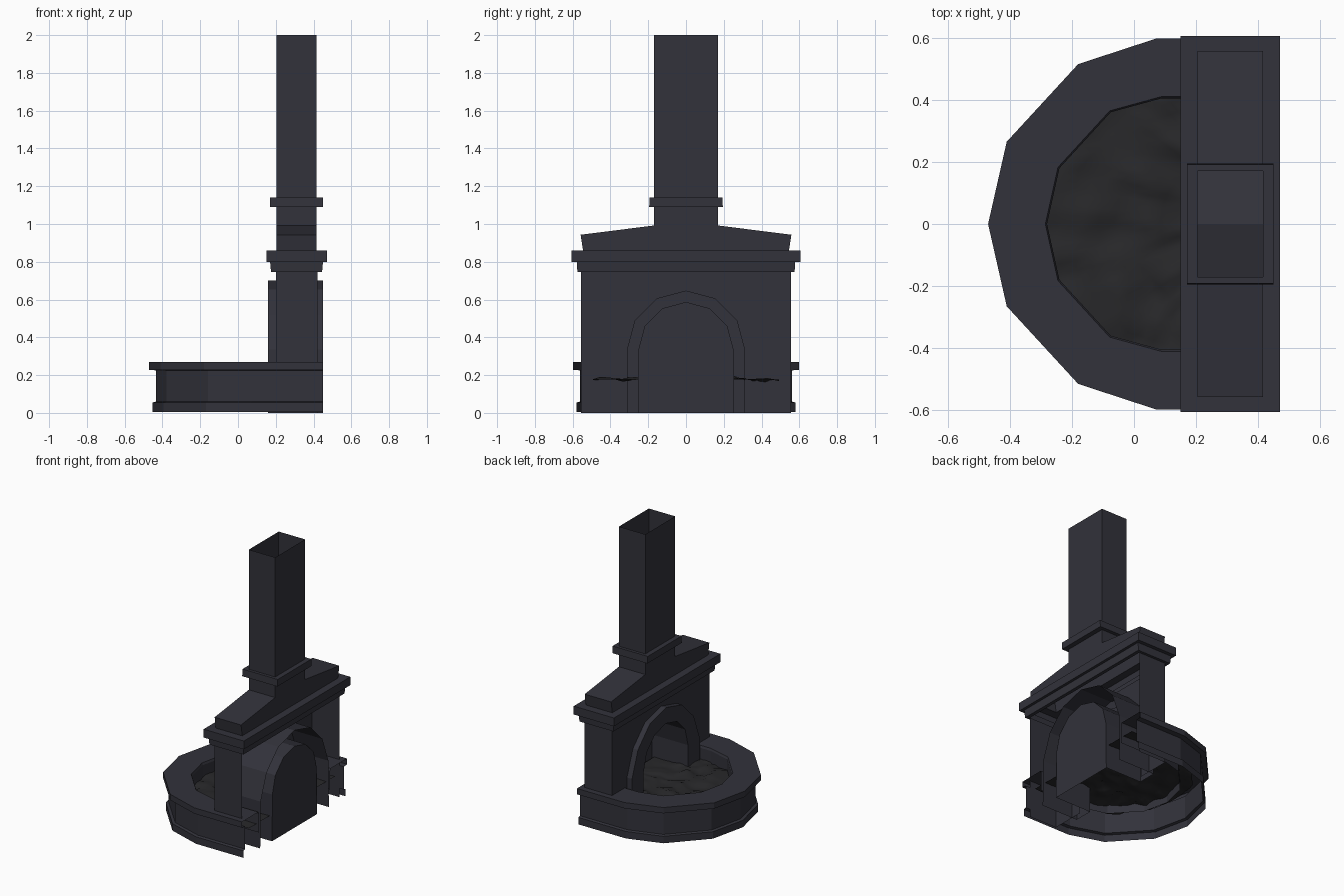
import bpy, bmesh, math
from mathutils import Vector, noise

if "Cube" in bpy.data.objects:
    bpy.data.objects.remove(bpy.data.objects["Cube"])


def material(name, rgb):
    m = bpy.data.materials.new(name)
    m.diffuse_color = (*rgb, 1)
    m.use_nodes = True
    m.node_tree.nodes["Principled BSDF"].inputs["Base Color"].default_value = m.diffuse_color
    return m


STONE = material("dark_stone", (0.032, 0.032, 0.043))
COAL = material("coal_black", (0.021, 0.021, 0.023))


def build(name, verts, faces, mat=STONE):
    me = bpy.data.meshes.new(name)
    me.from_pydata(verts, [], faces)
    bm = bmesh.new()
    bm.from_mesh(me)
    bmesh.ops.recalc_face_normals(bm, faces=bm.faces)
    bm.to_mesh(me)
    bm.free()
    me.materials.append(mat)
    ob = bpy.data.objects.new(name, me)
    bpy.context.collection.objects.link(ob)
    return ob


def loft(name, loops, closed, mat=STONE):
    """Skin a row of equal-length point loops."""
    n = len(loops[0])
    faces = []
    for r in range(len(loops) - 1):
        for i in range(n if closed else n - 1):
            j = (i + 1) % n
            faces.append((r * n + i, r * n + j, (r + 1) * n + j, (r + 1) * n + i))
    return build(name, [p for l in loops for p in l], faces, mat)


def rect(x0, x1, y, z):
    return [(x0, -y, z), (x1, -y, z), (x1, y, z), (x0, y, z)]


# Hollow chimney, open at the top, and its collar
loft("chimney", [rect(.205, .415, .17, .985), rect(.205, .415, .17, 2.0)], True)
loft("chimney_collar", [rect(.205, .415, .17, 1.09), rect(.17, .45, .195, 1.09),
                        rect(.17, .45, .192, 1.14), rect(.205, .415, .17, 1.14)], True)

# Sloped hood, open into the chimney
half = [(-.545, .86), (-.558, .943), (-.17, .992)]
prof = half + [(-y, z) for y, z in reversed(half)]
hv = [(x, y, z) for x in (.205, .415) for y, z in prof]
build("hood", hv, [tuple(range(6)), tuple(range(6, 12)),
                   (0, 1, 7, 6), (1, 2, 8, 7), (3, 4, 10, 9), (4, 5, 11, 10)])

# Stepped mantel, hollow in the middle
loft("mantel", [rect(.20, .42, .555, .745), rect(.175, .445, .575, .745),
                rect(.17, .45, .578, .80), rect(.15, .47, .605, .80),
                rect(.15, .47, .605, .86), rect(.205, .415, .545, .86)], True)


# Arch outlines in the y-z plane
def arch(r, foot):
    arc = [(r * math.cos(math.radians(a)), .335 + r * math.sin(math.radians(a)))
           for a in range(0, 181, 30)]
    return [(foot, 0)] + arc + [(-foot, 0)]


# Front wall with arched hole, returning along the sides, open at the back
hole = arch(.31, .31)
wall = [(.20, y, z) for y, z in hole]
wall += [(.20, -.555, 0), (.20, -.555, .745), (.20, .555, .745), (.20, .555, 0)]
k = len(hole)
wall += [(.42, -.555, 0), (.42, -.555, .745), (.42, .555, .745), (.42, .555, 0)]
build("hearth_wall", wall, [tuple(range(k + 4)), (k, k + 1, k + 5, k + 4),
                            (k + 2, k + 3, k + 7, k + 6)])

# Vaulted arch: outer skin, front ring and inner skin
outer, inner = arch(.366, .39), arch(.252, .255)
outer[1], outer[-2] = (.385, .335), (-.385, .335)
loft("vaulted_arch", [[(x, y, z) for y, z in p] for x, p in
                      ((.45, outer), (.16, outer), (.16, inner), (.45, inner))], False)
build("arch_back_panel", [(.449, y, z) for y, z in inner], [tuple(range(len(inner)))])

# Half-round basin: blend between outer and inner rim outlines
OUT = [(.45, .597), (.07, .597), (-.18, .515), (-.41, .265), (-.47, 0)]
INN = [(.45, .405), (.09, .405), (-.075, .36), (-.24, .18), (-.28, 0)]


def basin_path(t, z):
    p = [(a + (c - a) * t, b + (d - b) * t) for (a, b), (c, d) in zip(OUT, INN)]
    p += [(x, -y) for x, y in reversed(p[:-1])]
    return [(x, y, z) for x, y in p]


loft("basin", [basin_path(t, z) for t, z in
               ((.09, .005), (.09, .055), (.19, .06), (.19, .225), (0, .228),
                (0, .27), (.97, .27), (1, .255), (1, .12))], False)

# Lumpy bed of coals filling the basin
edge = basin_path(.55, 0)
edge = [Vector((min(p[0], .43), p[1], 0)) for p in edge]
border = []
for a, b in zip(edge, edge[1:]):
    border += [a.lerp(b, i / 6) for i in range(6)]
border.append(edge[-1])
rows = []
for r in range(17):
    row = []
    for p in border:
        q = Vector((.43, 0, 0)).lerp(p, max(r / 16, .001))
        h = noise.noise(q * 9) * .03 + noise.noise(q * 22) * .012
        row.append((q.x, q.y, .178 + h * min(1, (.43 - q.x) * 4)))
    rows.append(row)
coals = loft("coal_bed", rows, False, COAL)
for f in coals.data.polygons:
    f.use_smooth = True
